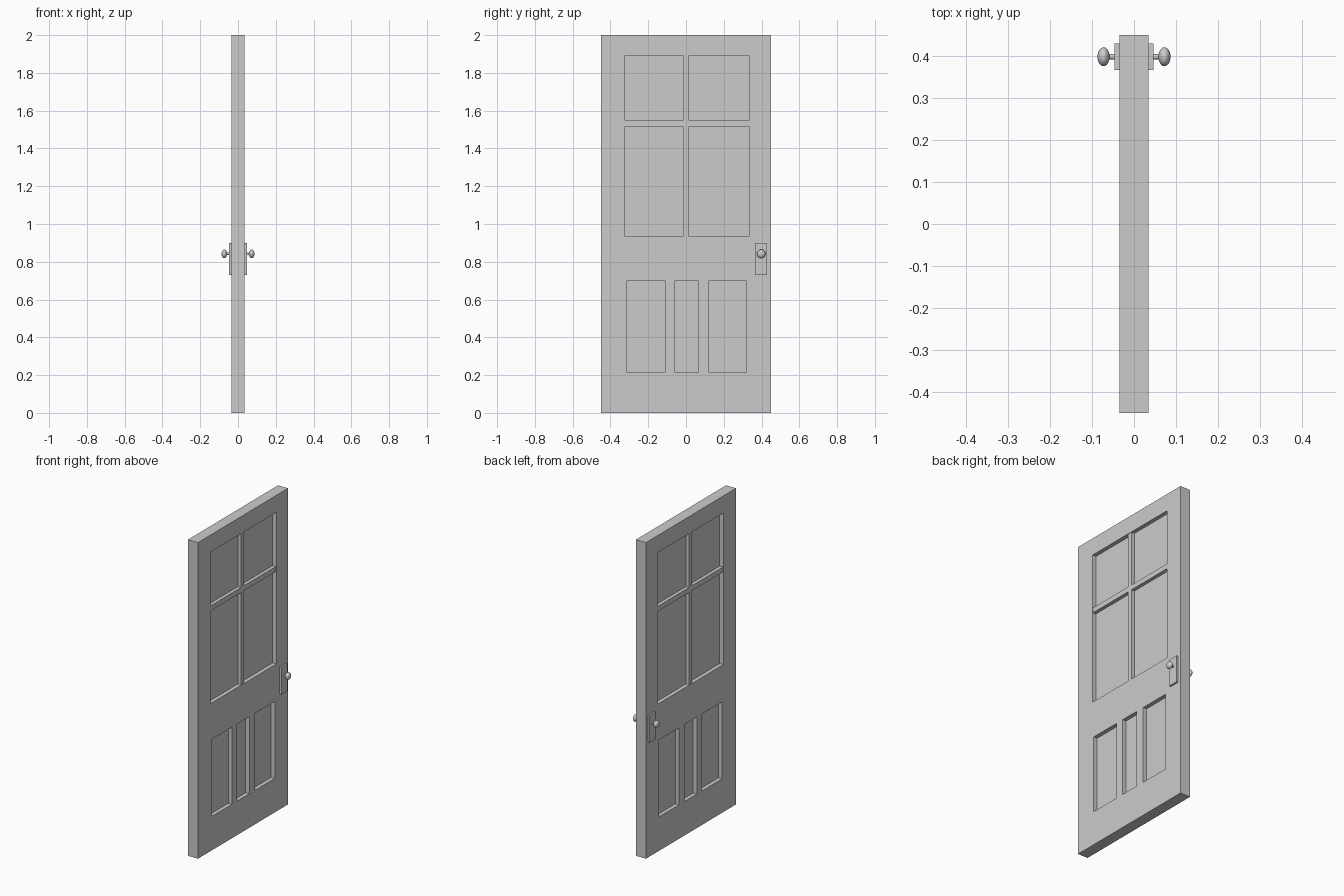
import bpy, bmesh, math
from mathutils import Matrix, Vector

if "Cube" in bpy.data.objects:
    bpy.data.objects.remove(bpy.data.objects["Cube"])

HALF = 0.035      # half the slab thickness
DEPTH = 0.025     # recess depth on each face


def add_box(bm, lo, hi):
    lo, hi = Vector(lo), Vector(hi)
    size = hi - lo
    m = Matrix.Translation((lo + hi) / 2) @ Matrix.Diagonal((*size, 1))
    bmesh.ops.create_cube(bm, size=1, matrix=m)


def finish(name, bm):
    bmesh.ops.recalc_face_normals(bm, faces=bm.faces)
    me = bpy.data.meshes.new(name)
    bm.to_mesh(me)
    bm.free()
    ob = bpy.data.objects.new(name, me)
    bpy.context.collection.objects.link(ob)
    return ob


def box(name, lo, hi):
    bm = bmesh.new()
    add_box(bm, lo, hi)
    return finish(name, bm)


# Openings as (y0, y1, z0, z1): one window and three lower panels
window = (-0.323, 0.333, 0.933, 1.892)
panels = [(-0.312, -0.111, 0.215, 0.702),
          (-0.058, 0.063, 0.215, 0.702),
          (0.121, 0.318, 0.215, 0.702)]

# Recess cutter, both faces
bm = bmesh.new()
for y0, y1, z0, z1 in [window] + panels:
    for s in (-1, 1):
        a, b = sorted((s * (HALF - DEPTH), s * (HALF + 0.05)))
        add_box(bm, (a, y0, z0), (b, y1, z1))
cutter = finish("recess_cutter", bm)
cutter.hide_render = True
cutter.hide_set(True)

# Door slab
door = box("door_slab", (-HALF, -0.45, 0), (HALF, 0.45, 2))
cut = door.modifiers.new("recesses", 'BOOLEAN')
cut.operation = 'DIFFERENCE'
cut.solver = 'EXACT'
cut.object = cutter

# Window glazing bars, set just behind the door face
BAR = HALF - 0.003
y0, y1, z0, z1 = window
box("glazing_bar_vertical", (-BAR, -0.016, z0), (BAR, 0.016, z1))
box("glazing_bar_horizontal", (-BAR, y0, 1.517), (BAR, y1, 1.549))

# Handle plates and turned knobs on both faces
KY, KZ = 0.398, 0.842
profile = [(0.0065, 0.040), (0.0065, 0.0585)]
for i in range(2, 17):
    a = math.pi * i / 16
    profile.append((0.0225 * math.sin(a), 0.0725 - 0.0145 * math.cos(a)))
for s, side in ((1, "right"), (-1, "left")):
    xs = sorted((s * (HALF - 0.005), s * 0.0465))
    box(f"handle_plate_{side}", (xs[0], 0.366, 0.73), (xs[1], 0.43, 0.90))
    bm = bmesh.new()
    vs = [bm.verts.new((s * x, KY, KZ + r)) for r, x in profile]
    es = [bm.edges.new(p) for p in zip(vs, vs[1:])]
    bmesh.ops.spin(bm, geom=vs + es, cent=(0, KY, KZ), axis=(1, 0, 0),
                   angle=math.tau, steps=32)
    bmesh.ops.remove_doubles(bm, verts=bm.verts, dist=1e-5)
    knob = finish(f"door_knob_{side}", bm)
    bpy.context.view_layer.objects.active = knob
    bpy.ops.object.select_all(action='DESELECT')
    knob.select_set(True)
    bpy.ops.object.shade_smooth_by_angle(angle=math.radians(35))
